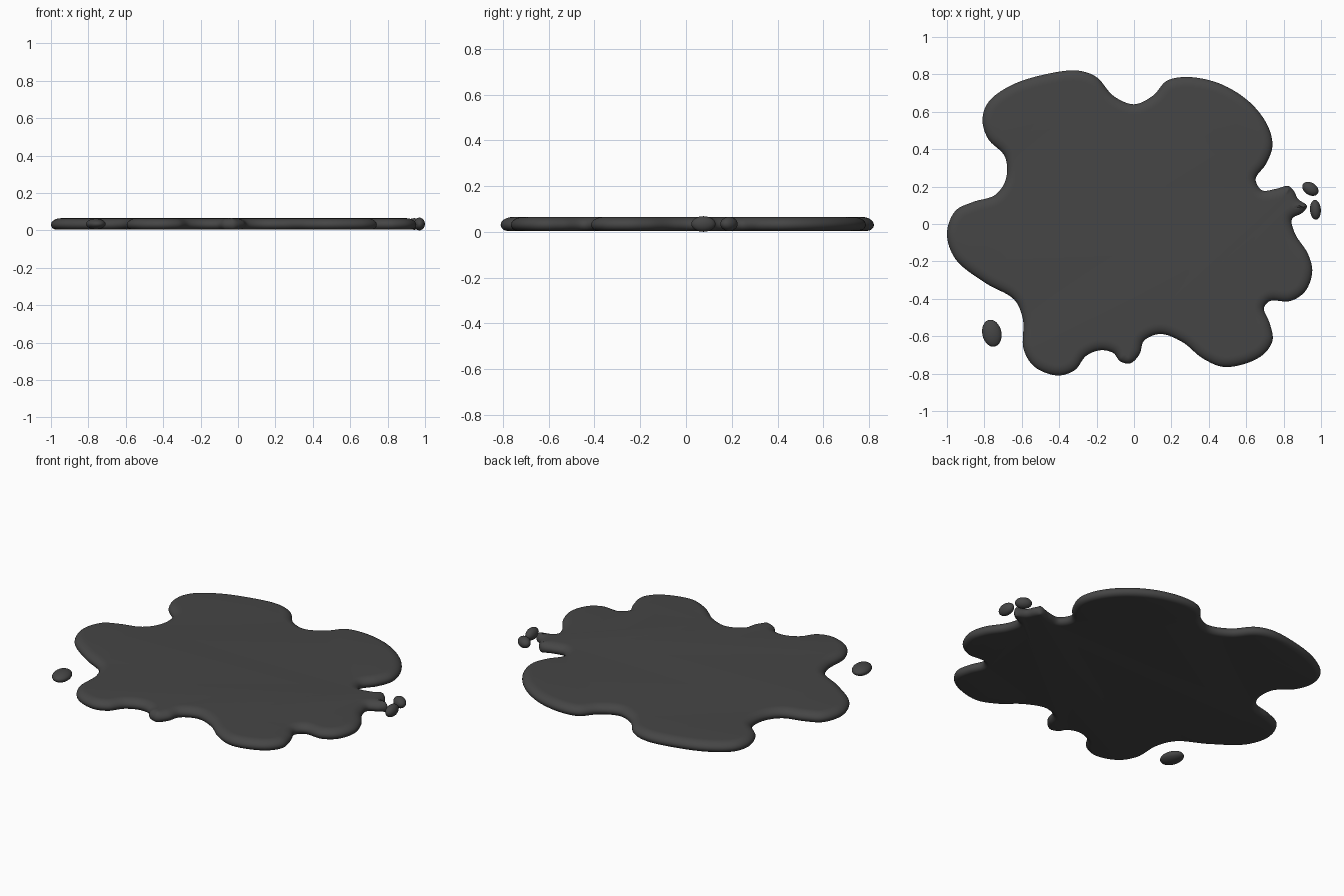
import bpy, bmesh, math
from mathutils import Vector

if "Cube" in bpy.data.objects:
    bpy.data.objects.remove(bpy.data.objects["Cube"])

mat = bpy.data.materials.new("dark oil grey")
mat.diffuse_color = (0.06, 0.06, 0.06, 1)
mat.use_nodes = True
mat.node_tree.nodes["Principled BSDF"].inputs["Base Color"].default_value = mat.diffuse_color

# Puddle outline seen from above (clockwise)
OUTLINE = [
    (-.81, .555), (-.78, .65), (-.66, .74), (-.475, .80), (-.30, .82), (-.20, .785),
    (-.11, .685), (0, .64), (.10, .685), (.175, .765), (.285, .786), (.46, .75),
    (.62, .65), (.715, .525), (.74, .415), (.705, .32), (.65, .24), (.685, .18),
    (.755, .187), (.825, .203), (.855, .176), (.877, .134), (.925, .096), (.90, .06),
    (.845, .027), (.86, -.05), (.93, -.16), (.953, -.255), (.915, -.36), (.835, -.412),
    (.727, -.412), (.695, -.45), (.727, -.535), (.74, -.625), (.675, -.71), (.49, -.765),
    (.37, -.72), (.257, -.63), (.14, -.588), (.053, -.625), (.03, -.695), (-.02, -.745),
    (-.075, -.733), (-.11, -.69), (-.18, -.675), (-.257, -.706), (-.315, -.78),
    (-.405, -.81), (-.53, -.765), (-.59, -.67), (-.594, -.51), (-.64, -.405),
    (-.795, -.315), (-.955, -.187), (-1, -.05), (-.955, .07), (-.86, .118),
    (-.743, .155), (-.685, .24), (-.69, .36), (-.78, .455)]


def spline(pts, steps):
    """Closed centripetal Catmull-Rom curve."""
    p = [Vector(q) for q in pts]
    n, out = len(p), []
    for i in range(n):
        a, b, c, d = (p[(i + k) % n] for k in (-1, 0, 1, 2))
        t1 = (b - a).length ** .5
        t2 = t1 + (c - b).length ** .5
        t3 = t2 + (d - c).length ** .5
        for s in range(steps):
            t = t1 + (t2 - t1) * s / steps
            A1 = a.lerp(b, t / t1)
            A2 = b.lerp(c, (t - t1) / (t2 - t1))
            A3 = c.lerp(d, (t - t2) / (t3 - t2))
            B1 = A1.lerp(A2, t / t2)
            B2 = A2.lerp(A3, (t - t1) / (t3 - t1))
            out.append(B1.lerp(B2, (t - t1) / (t2 - t1)))
    return out


def finish(bm, name):
    bmesh.ops.recalc_face_normals(bm, faces=bm.faces[:])
    me = bpy.data.meshes.new(name)
    bm.to_mesh(me)
    bm.free()
    me.materials.append(mat)
    for f in me.polygons:
        f.use_smooth = True
    ob = bpy.data.objects.new(name, me)
    bpy.context.collection.objects.link(ob)
    return ob


# Puddle: rounded rim rings swept along the outline, flat top and bottom
edge = spline(OUTLINE[::-1], 8)
n = len(edge)
norm, width = [], []
for i in range(n):
    a, b, c = edge[i - 3], edge[i], edge[(i + 3) % n]
    t = (edge[(i + 1) % n] - edge[i - 1]).normalized()
    norm.append(Vector((-t.y, t.x)))
    turn = (b - a).angle_signed(c - b)           # clockwise positive
    radius = (c - a).length / 2 / max(-turn, 1e-4) if turn < 0 else 9
    width.append(min(1, .65 * radius / .055))
for _ in range(12):                              # soften rim changes
    norm = [(norm[i - 1] + 2 * norm[i] + norm[(i + 1) % n]).normalized() for i in range(n)]
    width = [(width[i - 1] + 2 * width[i] + width[(i + 1) % n]) / 4 for i in range(n)]

MID, TOP, BOTTOM = .03, .065, .004
profile = []
for k in range(7):                               # lower rim
    a = math.radians(90 - 15 * k)
    profile.append((.03 * (1 - math.cos(a)), MID - (MID - BOTTOM) * math.sin(a)))
for k in range(1, 9):                            # upper rim
    a = math.radians(90 * k / 8)
    profile.append((.055 * (1 - math.cos(a)), MID + (TOP - MID) * math.sin(a)))

bm = bmesh.new()
rings = []
for inset, z in profile:
    rings.append([bm.verts.new((*(edge[i] + norm[i] * inset * width[i]), z)) for i in range(n)])
for r, s in zip(rings, rings[1:]):
    for i in range(n):
        j = (i + 1) % n
        bm.faces.new((r[i], r[j], s[j], s[i]))
bm.faces.new(rings[0][::-1])
bm.faces.new(rings[-1])
finish(bm, "puddle")


# Loose droplets: flattened ellipsoids
def droplet(name, x, y, rx, ry, rz, turn):
    bm = bmesh.new()
    bmesh.ops.create_uvsphere(bm, u_segments=32, v_segments=16, radius=1)
    ob = finish(bm, name)
    ob.location = (x, y, .034)
    ob.scale = (rx, ry, rz)
    ob.rotation_euler.z = math.radians(turn)


droplet("droplet_left", -.76, -.584, .051, .073, .029, 12)
droplet("droplet_right_upper", .943, .188, .047, .033, .031, -33)
droplet("droplet_right_lower", .97, .076, .029, .053, .034, 4)
